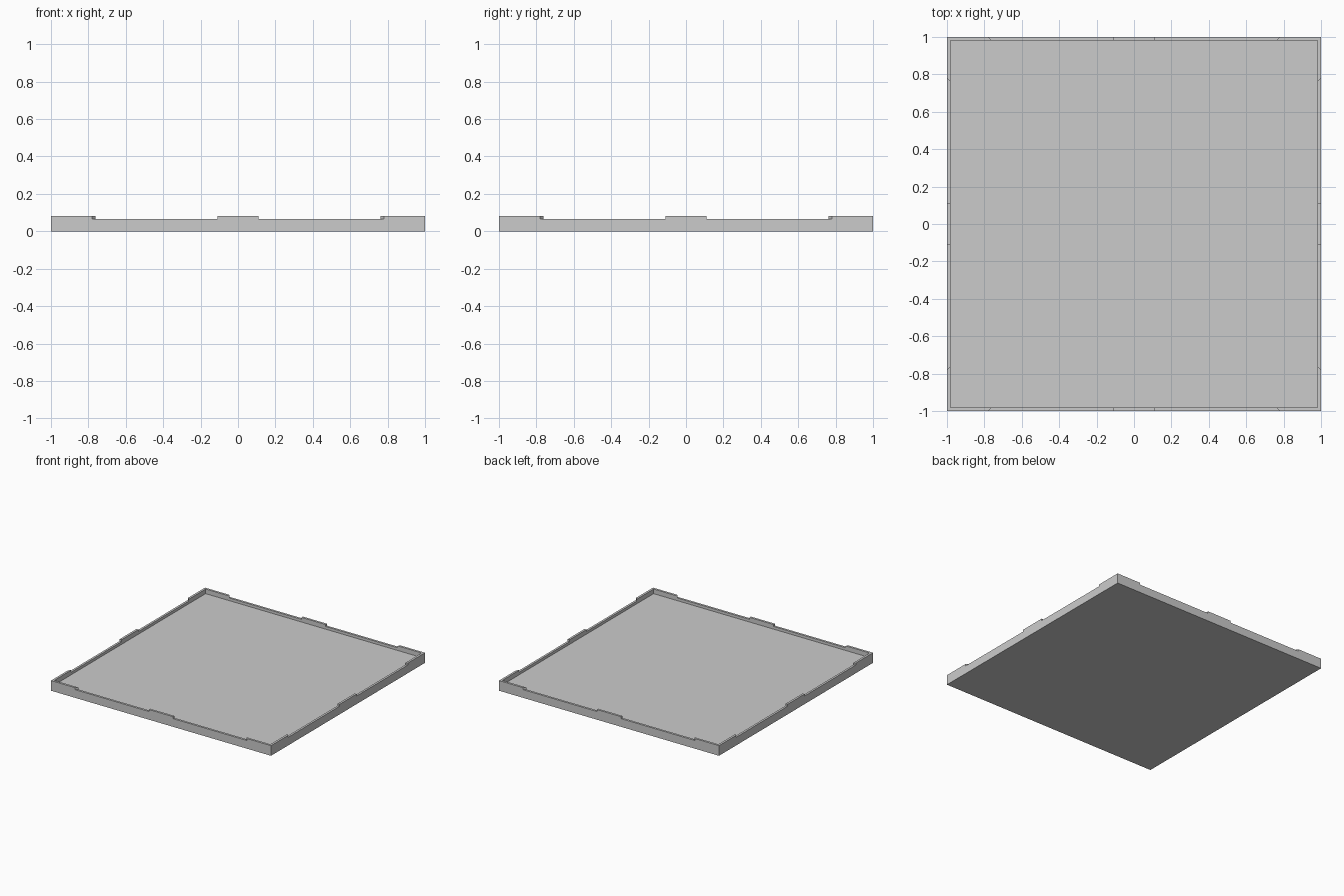
import bpy, bmesh
from mathutils import Matrix
from math import pi

if "Cube" in bpy.data.objects:
    bpy.data.objects.remove(bpy.data.objects["Cube"])

HIGH, LOW, FLOOR = 0.083, 0.067, 0.045
INNER = 0.982

# half of the parapet crest: (outer position, inner position, height)
half = [(-1, -INNER, HIGH), (-0.78, -0.763, HIGH), (-0.78, -0.763, LOW),
        (-0.11, -0.11, LOW), (-0.11, -0.11, HIGH)]
crest = half + [(-o, -i, z) for o, i, z in reversed(half)]

bm = bmesh.new()


def face(points, rot=Matrix()):
    bm.faces.new([bm.verts.new(rot @ Matrix.Translation(p).to_translation()) for p in points])


# four mitred parapet sides
for k in range(4):
    rot = Matrix.Rotation(k * pi / 2, 4, 'Z')
    outer = [(o, -1, z) for o, i, z in crest]
    inner = [(i, -INNER, z) for o, i, z in crest]
    face([(-1, -1, 0), (1, -1, 0)] + outer[::-1], rot)
    face([(INNER, -INNER, FLOOR), (-INNER, -INNER, FLOOR)] + inner, rot)
    for n in range(len(crest) - 1):
        face([outer[n], outer[n + 1], inner[n + 1], inner[n]], rot)

# recessed deck and underside
for s, z in ((INNER, FLOOR), (1, 0)):
    face([(-s, -s, z), (s, -s, z), (s, s, z), (-s, s, z)])

bmesh.ops.remove_doubles(bm, verts=bm.verts, dist=1e-4)
bmesh.ops.recalc_face_normals(bm, faces=bm.faces)
mesh = bpy.data.meshes.new("roof_slab")
bm.to_mesh(mesh)
bm.free()
bpy.context.collection.objects.link(bpy.data.objects.new("roof_slab", mesh))
